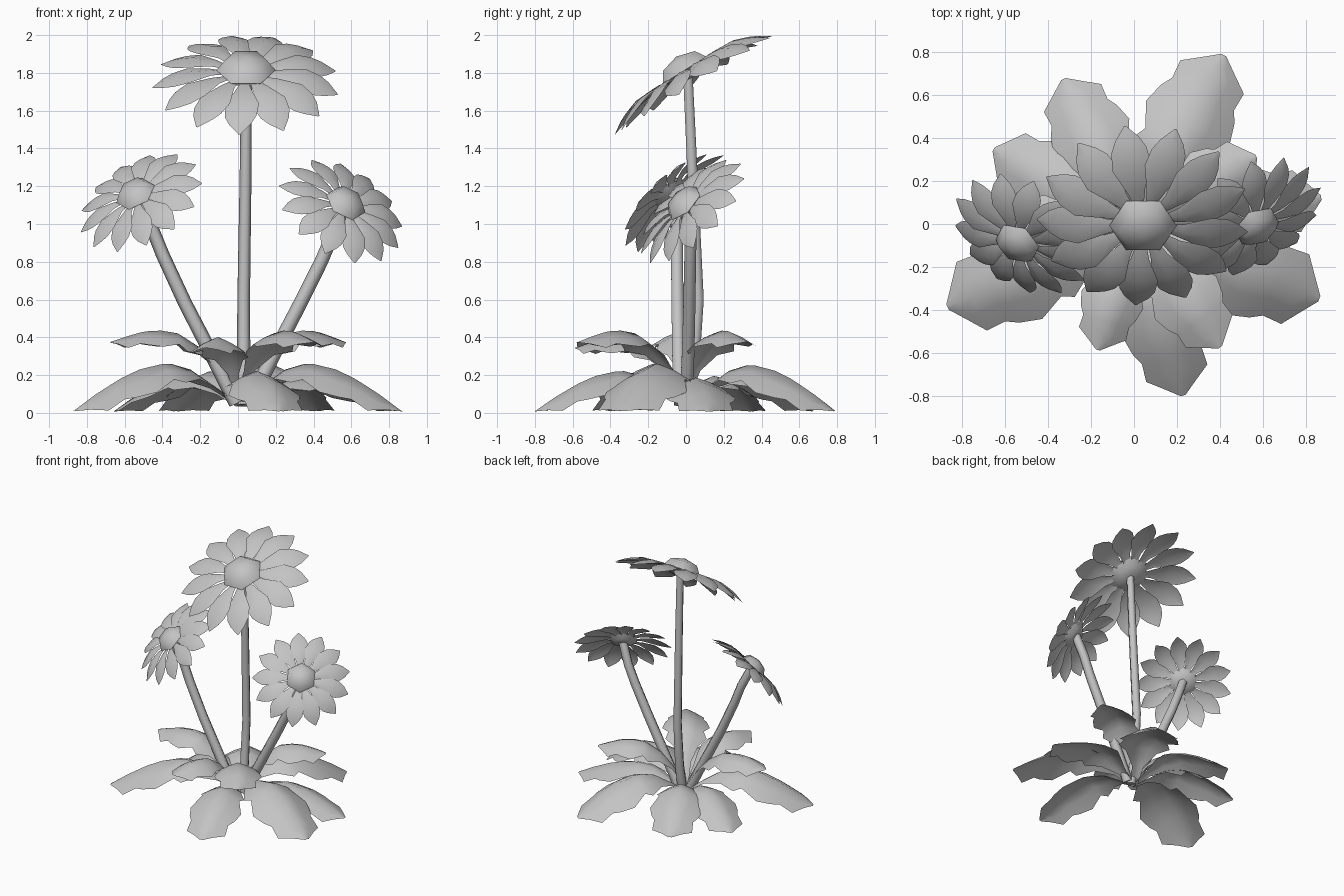
import bpy, bmesh, math
from mathutils import Vector, Matrix

if "Cube" in bpy.data.objects:
    bpy.data.objects.remove(bpy.data.objects["Cube"])

grey = bpy.data.materials.new("plain_grey")
grey.diffuse_color = (0.55, 0.55, 0.55, 1)
grey.use_nodes = True
grey.node_tree.nodes["Principled BSDF"].inputs["Base Color"].default_value = grey.diffuse_color


def finish(name, bm, matrix=None, angle=50):
    if matrix:
        bm.transform(matrix)
    me = bpy.data.meshes.new(name)
    bm.to_mesh(me)
    bm.free()
    me.materials.append(grey)
    ob = bpy.data.objects.new(name, me)
    bpy.context.collection.objects.link(ob)
    bpy.ops.object.select_all(action='DESELECT')
    ob.select_set(True)
    bpy.context.view_layer.objects.active = ob
    bpy.ops.object.shade_smooth_by_angle(angle=math.radians(angle))
    return ob


def loft(bm, rows, closed=False):
    """Join rows of points with quads."""
    vs = [[bm.verts.new(p) for p in row] for row in rows]
    n = len(rows[0])
    for a, b in zip(vs, vs[1:]):
        for i in range(n if closed else n - 1):
            j = (i + 1) % n
            bm.faces.new((a[i], a[j], b[j], b[i]))
    return vs


def ring(r, z, n=6):
    return [Vector((r * math.cos(2 * math.pi * i / n), r * math.sin(2 * math.pi * i / n), z))
            for i in range(n)]


def interp(table, t):
    for (a, va), (b, vb) in zip(table, table[1:]):
        if t <= b:
            return va + (vb - va) * (t - a) / (b - a)
    return table[-1][1]


# Flower head: thirteen petals round a hexagonal domed centre
PETAL = [(.10, .020, 0), (.19, .043, .012), (.31, .092, .006),
         (.39, .084, -.022), (.44, .058, -.046), (.50, .004, -.086)]


def flower(name, centre, normal, size):
    rot = Vector((0, 0, 1)).rotation_difference(Vector(normal).normalized())
    m = Matrix.Translation(centre) @ rot.to_matrix().to_4x4() @ Matrix.Scale(size, 4)
    bm = bmesh.new()
    for k in range(13):
        turn = Matrix.Rotation(math.pi + .05 + 2 * math.pi * k / 13, 3, 'Z')
        rows = [[turn @ Vector((r, s * w, z - abs(s) * w * .25 + s * w * .12)) for s in (-1, 0, 1)]
                for r, w, z in PETAL]
        loft(bm, rows)
    finish(name + "_petals", bm, m)
    bm = bmesh.new()
    vs = loft(bm, [ring(.035, -.045), ring(.10, -.035), ring(.158, .008), ring(.115, .066)], True)
    bm.faces.new(vs[0][::-1])
    apex = bm.verts.new((0, 0, .093))
    for i in range(6):
        bm.faces.new((vs[-1][i], vs[-1][(i + 1) % 6], apex))
    finish(name + "_centre", bm, m, 60)


# Stem: tapered six-sided tube along a smooth path
def stem(name, pts, r0, r1):
    pts = [Vector(p) for p in pts]
    bm = bmesh.new()
    rows = []
    for i, p in enumerate(pts):
        d = pts[min(i + 1, len(pts) - 1)] - pts[max(i - 1, 0)]
        q = Vector((0, 0, 1)).rotation_difference(d)
        r = r0 + (r1 - r0) * i / (len(pts) - 1)
        rows.append([p + q @ c for c in ring(r, 0)])
    vs = loft(bm, rows, True)
    bm.faces.new(vs[0][::-1])
    bm.faces.new(vs[-1])
    finish(name, bm, angle=65)


flower("tall_flower", (.042, -.003, 1.808), (0, -.53, .85), .99)
flower("left_flower", (-.54, -.085, 1.155), (-.41, -.61, .68), .71)
flower("right_flower", (.568, -.006, 1.105), (.41, -.64, .64), .72)

stem("tall_stem", [(.03, .0, .04), (.03, .04, .25), (.03, .065, .6), (.04, .035, 1.25),
                   (.045, .01, 1.79)], .038, .029)
stem("left_stem", [(-.01, -.03, .05), (-.14, -.04, .31), (-.28, -.045, .58), (-.40, -.048, .84),
                   (-.46, -.048, .99), (-.53, -.075, 1.14)], .039, .034)
stem("right_stem", [(.06, .0, .05), (.20, .012, .33), (.33, .018, .58), (.44, .022, .80),
                    (.50, .025, .94), (.56, .005, 1.095)], .039, .034)

# Leaves: lobed outline, arched along the length and folded down at the sides
OUTLINE = [(0, .10), (.15, .2), (.29, .52), (.41, .86), (.47, .74), (.60, 1.0),
           (.71, .88), (.77, .74), (.87, .76), (.94, .38), (1, .06)]
LOW = [(0, .05), (.1, .11), (.2, .18), (.3, .235), (.42, .262), (.55, .25), (.7, .19),
       (.85, .11), (1, .012)]
HIGH = [(0, .08), (.12, .21), (.3, .35), (.48, .425), (.65, .44), (.8, .42), (1, .375)]


def leaf(name, angle, length, half, lift, arch, droop):
    bm = bmesh.new()
    rows = []
    for t, w in OUTLINE:
        z = interp(arch, t) * lift
        rows.append([Vector((t * length, s * w * half,
                             max(.008, z - droop * abs(s * w) ** 1.3))) for s in (-1, -.5, 0, .5, 1)])
    loft(bm, rows)
    finish(name, bm, Matrix.Rotation(math.radians(angle), 4, 'Z'))


for i, (a, l, h, k) in enumerate([(286, .83, .195, .85), (338, .93, .23, 1), (8, .88, .19, .72),
                                  (62, .89, .22, .97), (116, .75, .195, .85), (152, .74, .18, .75),
                                  (204, .95, .23, 1)]):
    leaf(f"low_leaf_{i + 1}", a, l, h, k, LOW, .12 * k)
for i, (a, l, h, k) in enumerate([(254, .61, .15, .92), (305, .70, .175, 1), (184, .68, .165, 1),
                                  (29, .65, .165, 1)]):
    leaf(f"high_leaf_{i + 1}", a, l, h, k, HIGH, .085)
